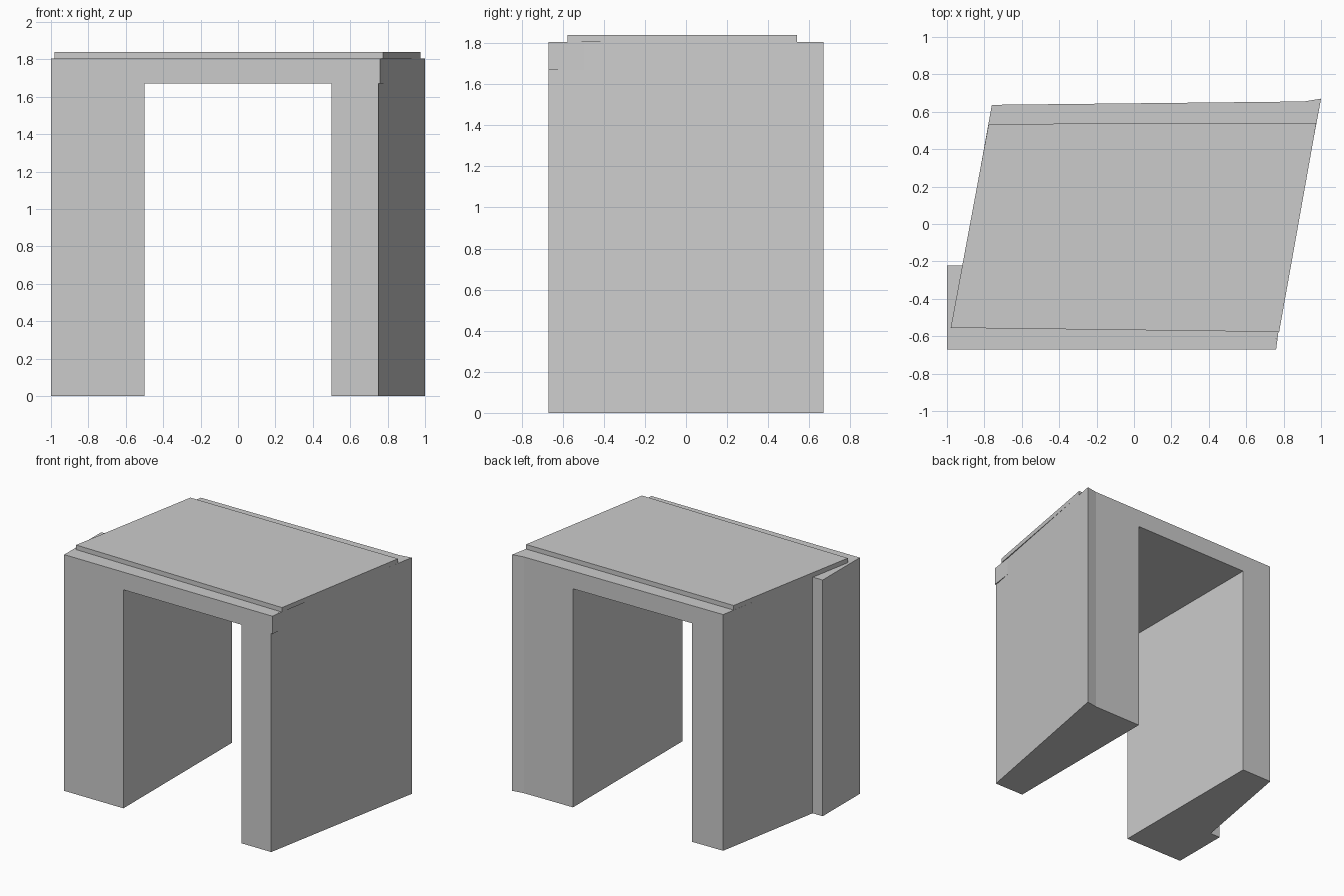
import bpy, bmesh

if "Cube" in bpy.data.objects:
    bpy.data.objects.remove(bpy.data.objects["Cube"])


def prism(name, outline, z0, z1):
    """Extrude a counter-clockwise plan outline from z0 to z1."""
    bm = bmesh.new()
    base = bm.faces.new([bm.verts.new((x, y, z0)) for x, y in outline])
    top = bmesh.ops.extrude_face_region(bm, geom=[base], use_keep_orig=True)
    verts = [g for g in top["geom"] if isinstance(g, bmesh.types.BMVert)]
    bmesh.ops.translate(bm, verts=verts, vec=(0, 0, z1 - z0))
    bmesh.ops.recalc_face_normals(bm, faces=bm.faces)
    mesh = bpy.data.meshes.new(name)
    bm.to_mesh(mesh)
    bm.free()
    obj = bpy.data.objects.new(name, mesh)
    bpy.context.collection.objects.link(obj)
    return obj


FRONT, BEAM_Z, SHOULDER_Z, TOP_Z = -0.67, 1.67, 1.805, 1.84

# Skewed block in plan, with a squared-off front left corner
block = prism("portal", [
    (-1, FRONT), (0.75, FRONT), (1, 0.67), (0.91, 0.655),
    (-0.76, 0.637), (-0.915, -0.222), (-1, -0.222)], 0, SHOULDER_Z)

# Straight passage from front to back
passage = prism("passage_cutter", [(-0.5, -1), (0.5, -1), (0.5, 1), (-0.5, 1)],
                -0.5, BEAM_Z)
passage.hide_render = True
passage.hide_set(True)
cut = block.modifiers.new("passage", 'BOOLEAN')
cut.operation = 'DIFFERENCE'
cut.solver = 'EXACT'
cut.object = passage

# Small overhang of the beam at the front right corner
prism("beam_lip", [(0.75, FRONT), (0.76, FRONT), (0.782, -0.5)], BEAM_Z, SHOULDER_Z)

# Raised roof slab
prism("roof_slab", [(-0.98, -0.555), (0.776, -0.577), (0.975, 0.54), (-0.777, 0.535)],
      SHOULDER_Z, TOP_Z)
